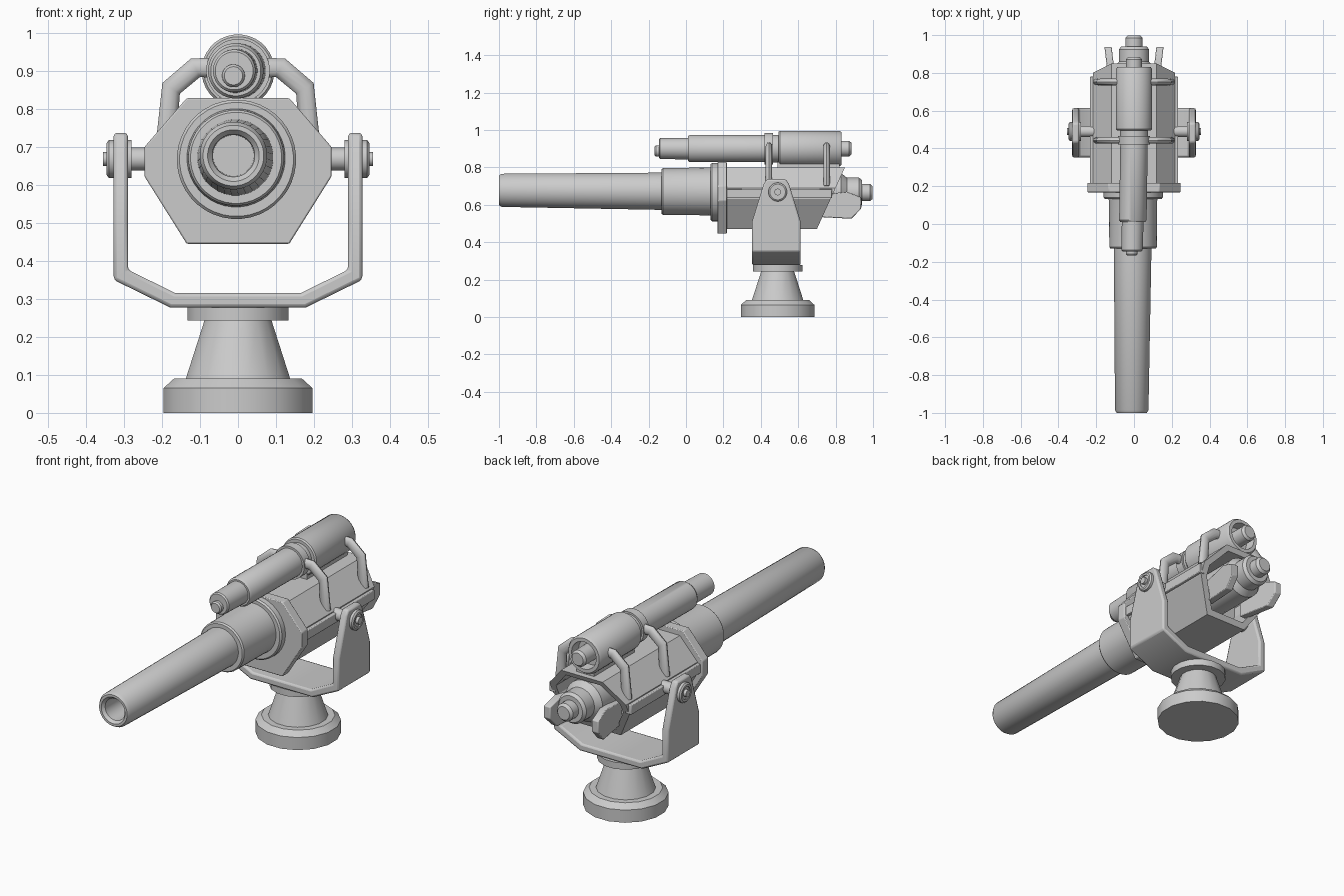
import bpy, bmesh
from math import sin, cos, pi, radians

if "Cube" in bpy.data.objects:
    bpy.data.objects.remove(bpy.data.objects["Cube"])


def finish(name, bm, bevel=0.0, angle=35):
    bmesh.ops.recalc_face_normals(bm, faces=bm.faces)
    me = bpy.data.meshes.new(name)
    bm.to_mesh(me)
    bm.free()
    ob = bpy.data.objects.new(name, me)
    bpy.context.collection.objects.link(ob)
    bpy.ops.object.select_all(action='DESELECT')
    ob.select_set(True)
    bpy.context.view_layer.objects.active = ob
    bpy.ops.object.shade_smooth_by_angle(angle=radians(angle))
    if bevel:
        m = ob.modifiers.new("Bevel", 'BEVEL')
        m.width, m.segments, m.limit_method = bevel, 2, 'ANGLE'
    return ob


def loft(name, loops, bevel=0.0, angle=35):
    """Skin a series of equal-length loops and cap both ends."""
    bm = bmesh.new()
    rings = [[bm.verts.new(p) for p in lp] for lp in loops]
    n = len(rings[0])
    for a, b in zip(rings, rings[1:]):
        for i in range(n):
            j = (i + 1) % n
            bm.faces.new((a[i], a[j], b[j], b[i]))
    bm.faces.new(rings[0])
    bm.faces.new(rings[-1])
    return finish(name, bm, bevel, angle)


def turned(name, rows, axis='Y', sides=32, center=(0, 0)):
    """Rows of (position, radius[, offset a, offset b]) along an axis."""
    loops = []
    for row in rows:
        t, r = row[:2]
        da, db = row[2:] if len(row) > 2 else (0, 0)
        lp = []
        for i in range(sides):
            w = 2 * pi * (i + 0.5) / sides
            a, b = center[0] + da + r * cos(w), center[1] + db + r * sin(w)
            lp.append({'X': (t, a, b), 'Y': (a, t, b), 'Z': (a, b, t)}[axis])
        loops.append(lp)
    return loft(name, loops)


def box(name, x, y, z, bevel=0.0):
    return loft(name, [[(a, y[0], z[0]), (a, y[1], z[0]), (a, y[1], z[1]), (a, y[0], z[1])]
                       for a in x], bevel)


PY, PZ = 0.49, 0.668   # trunnion pivot

# Pedestal
turned("pedestal", [(0, .2), (.065, .2), (.09, .172), (.09, .14), (.243, .09), (.243, .135),
                    (.277, .135)], 'Z', 16, (0, PY))

# U-shaped yoke: outer x/z, inner x/z, half width
arm = [(.327, .737, .29, .737, .05), (.327, .71, .29, .71, .068), (.327, .51, .29, .51, .13),
       (.327, .35, .29, .377, .13), (.178, .277, .165, .315, .13)]
stations = [(-a, b, -c, d, h) for a, b, c, d, h in arm] + arm[::-1]
loft("yoke", [[(a, .483 - h, b), (a, .483 + h, b), (c, .483 + h, d), (c, .483 - h, d)]
              for a, b, c, d, h in stations], bevel=.009)

# Trunnions with outer caps
for s, side in ((-1, "left"), (1, "right")):
    turned("trunnion_" + side, [(s * t, r) for t, r in (
        (.2, .03), (.28, .03), (.28, .05), (.34, .05), (.346, .042), (.346, .032), (.34, .032),
        (.34, .018), (.355, .018))], 'X', 24, (PY, PZ))


# Housing: faceted tube with slanted open rear
def facet(w1, w2, z):
    zb, zl, zu, zt = z
    return [(-w1, zb), (w1, zb), (w2, zl), (w2, zu), (w1, zt), (-w1, zt), (-w2, zu), (-w2, zl)]


def slant(z):
    return .70 + (z - .47) * .15 / .33


body = facet(.118, .218, (.47, .63, .69, .80))
inner = [(x * .84, .645 + (z - .645) * .84) for x, z in body]
loft("housing", [[(x, .2, z) for x, z in body],
                 [(x, slant(z), z) for x, z in body],
                 [(x, slant(z), z) for x, z in inner],
                 [(x, .55, z) for x, z in inner]], angle=25)

# Front plate
plate = facet(.135, .246, (.445, .622, .70, .828))
loft("front_plate", [[(x, y, z) for x, z in plate] for y in (.168, .218)], bevel=.004, angle=25)

# Side rails and breech flaps
flap = [(.70, .535), (.885, .525), (.937, .58), (.937, .64), (.86, .67), (.70, .65)]
for s, side in ((-1, "left"), (1, "right")):
    box("side_rail_" + side, (s * .20, s * .234), (.21, .78), (.635, .685), .004)
    loft("breech_flap_" + side, [[(s * (x + (y - .7) * .12), y, z) for y, z in flap]
                                 for x in (.09, .128)], bevel=.004)

# Breech and rear knob
turned("breech", [(.5, .105), (.83, .105), (.86, .08), (.925, .08), (.94, .068), (.94, .046),
                  (.985, .046), (.998, .034)], 'Y', 24, (0, .665))

# Flange, sleeve and slightly raised barrel with bore
turned("barrel_flange", [(.19, .157), (.14, .157), (.132, .15), (.132, .12)], 'Y', 40,
       (-.004, .667))
turned("barrel_sleeve", [(.19, .137), (.12, .128), (-.122, .126), (-.13, .12), (-.13, .09)],
       'Y', 40, (-.005, .671))
turned("barrel", [(.1, .102, 0, -.001), (-.13, .1, -.003, 0), (-.985, .089, -.008, .005),
                  (-1, .08, -.008, .005), (-1, .068, -.008, .005), (-.985, .056, -.008, .005),
                  (-.86, .054, -.008, .005)], 'Y', 32, (-.004, .672))

# Upper sight tube
turned("sight_tube", [
    (-.168, .024, -.012, -.013), (-.16, .03, -.012, -.013), (-.145, .03, -.012, -.013),
    (-.145, .05, -.01, 0), (-.138, .056, -.01, 0), (.01, .058, -.007, 0), (.01, .066, -.006, 0),
    (.02, .073, -.006, 0), (.42, .073), (.42, .084), (.465, .084), (.465, .074), (.495, .074),
    (.495, .09), (.502, .096), (.82, .096), (.832, .088), (.832, .07), (.78, .066), (.78, .042),
    (.872, .042), (.884, .032)], 'Y', 32, (0, .9))
box("sight_mount", (-.05, .05), (.49, .82), (.78, .83))

# Bent sight brackets, joined to the housing on both sides
path = [(.05, .908, 0, 1), (.112, .908, .45, .9), (.176, .854, .85, .52), (.190, .70, 1, .08)]
for y, where in ((.443, "front"), (.752, "rear")):
    for s, side in ((-1, "left"), (1, "right")):
        loops = []
        for x, z, nx, nz in path:
            loops.append([(s * (x + .027 * cos(w) * nx), y + .018 * sin(w), z + .027 * cos(w) * nz)
                          for w in (2 * pi * i / 12 for i in range(12))])
        loft(f"sight_bracket_{where}_{side}", loops)
